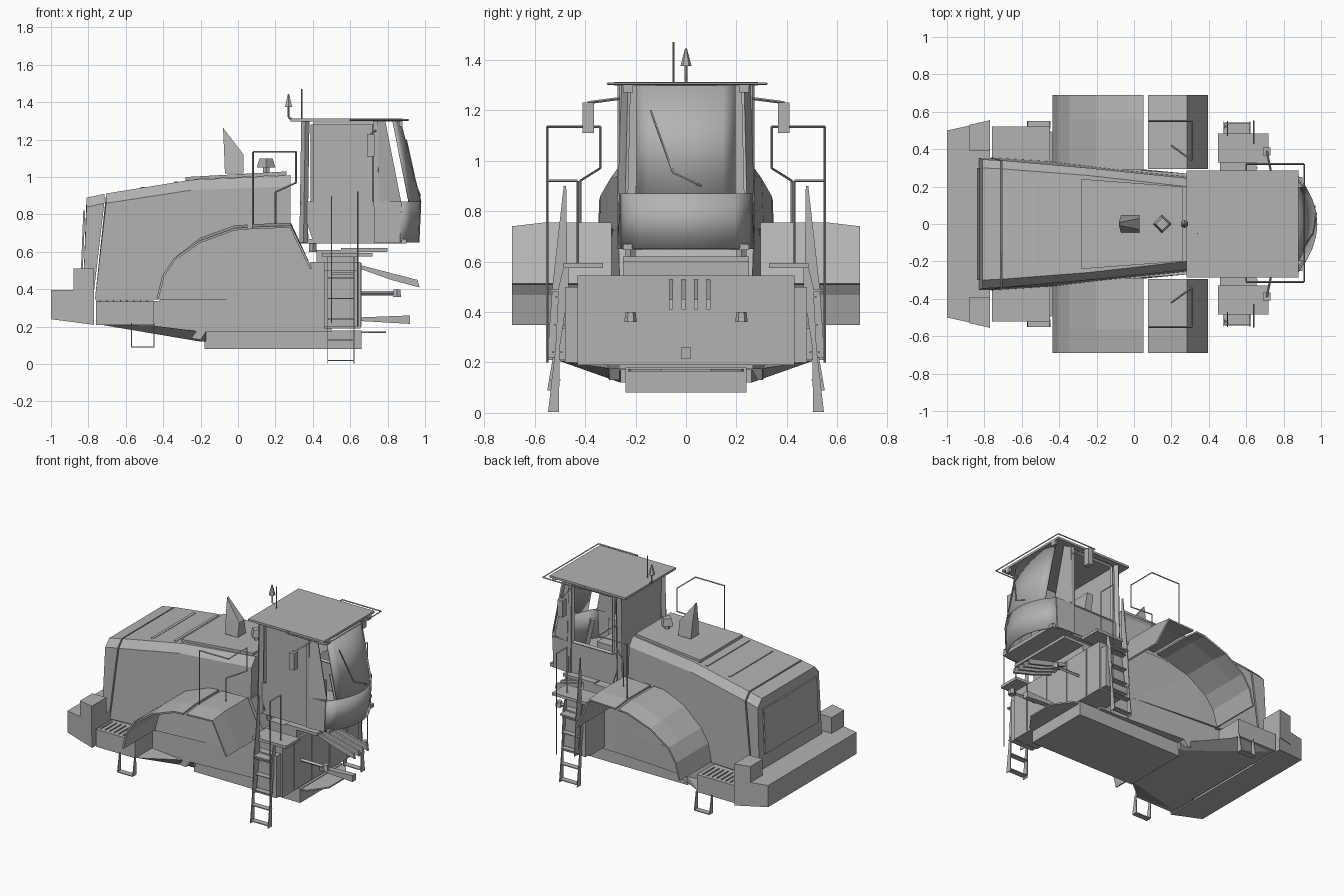
import bpy, bmesh
from mathutils import Vector

cube = bpy.data.objects.get("Cube")
if cube:
    bpy.data.objects.remove(cube, do_unlink=True)

grey = bpy.data.materials.new("machine_grey")
grey.use_nodes = True
grey.diffuse_color = (0.45, 0.45, 0.45, 1)
grey.node_tree.nodes["Principled BSDF"].inputs["Base Color"].default_value = (0.45, 0.45, 0.45, 1)


def finish(name, bm):
    bmesh.ops.recalc_face_normals(bm, faces=bm.faces)
    mesh = bpy.data.meshes.new(name)
    bm.to_mesh(mesh)
    bm.free()
    mesh.materials.append(grey)
    ob = bpy.data.objects.new(name, mesh)
    bpy.context.collection.objects.link(ob)
    return ob


def loft(name, rings, cap=True, closed=True):
    """Bridge matching rings of points."""
    bm = bmesh.new()
    rows = [[bm.verts.new(p) for p in ring] for ring in rings]
    n = len(rows[0])
    for a, b in zip(rows, rows[1:]):
        for i in range(n if closed else n - 1):
            j = (i + 1) % n
            bm.faces.new((a[i], a[j], b[j], b[i]))
    if cap:
        bm.faces.new(rows[0])
        bm.faces.new(rows[-1])
    return finish(name, bm)


def prism(name, profile, y0, y1):
    """Side profile (x, z) extruded along y."""
    return loft(name, [[(x, y, z) for x, z in profile] for y in (y0, y1)])


def box(name, x, y, z):
    return prism(name, [(x[0], z[0]), (x[1], z[0]), (x[1], z[1]), (x[0], z[1])], *y)


def sheet(name, rings, thickness=0.012):
    ob = loft(name, rings, cap=False, closed=False)
    mod = ob.modifiers.new("thickness", "SOLIDIFY")
    mod.thickness = thickness
    mod.offset = 0
    return ob


def rod(name, points, r=0.006):
    """Square bar following a path."""
    bm = bmesh.new()
    for p, q in zip(points, points[1:]):
        p, q = Vector(p), Vector(q)
        d = q - p
        m = d.to_track_quat("Z", "Y").to_matrix().to_4x4()
        m.translation = (p + q) / 2
        bmesh.ops.create_cone(bm, cap_ends=True, segments=4, radius1=r, radius2=r,
                              depth=d.length, matrix=m)
    return finish(name, bm)


def cone(name, at, r1, r2, depth, segments=6):
    bm = bmesh.new()
    bmesh.ops.create_cone(bm, cap_ends=True, segments=segments, radius1=r1, radius2=r2, depth=depth)
    bmesh.ops.translate(bm, verts=bm.verts, vec=at)
    return finish(name, bm)


def blade(name, x, side, stations):
    """Thin upright strip facing along x; stations are (y, half width, z)."""
    sheet(name, [[(x, side * (y - w), z), (x, side * (y + w), z)] for y, w, z in stations], .005)


# Engine hood: tapering body with chamfered shoulders
def hood_ring(xb, xt, wb, w, zs, wt, zt):
    half = [(xb, wb, .345), (xt, w, zs), (xt, wt, zt)]
    return half + [(x, -y, z) for x, y, z in reversed(half)]


loft("hood_rear", [hood_ring(-.83, -.81, .355, .345, .84, .3, .89),
                   hood_ring(-.775, -.715, .355, .34, .86, .295, .91)])
loft("hood", [hood_ring(-.765, -.705, .355, .34, .86, .295, .912),
              hood_ring(-.3, -.25, .325, .3, .93, .26, .985),
              hood_ring(.28, .28, .27, .245, .95, .2, 1.01)])
sheet("rear_grille", [[(-.835, y, .5), (-.822, y, .82)] for y in (-.3, .3)], .01)
loft("hood_top_plate", [[(-.28, s * .24, .985), (.26, s * .2, 1.01), (.26, s * .2, 1.03),
                         (-.28, s * .24, 1.0)] for s in (-1, 1)])
for x in (-.52, -.34, -.28):
    z = .912 + (x + .705) * .16
    box("hood_rib", (x, x + .02), (-.24, .24), (z, z + .006))

# Narrow chassis between the wheel wells, belly and rear deck
arch = [(-.43, .35), (-.4, .47), (-.34, .56), (-.2, .67), (-.02, .735), (.28, .75), (.39, .51)]
side = ([(-.76, .34), (-.46, .34)] + [(x + .01, z - .015) for x, z in arch]
        + [(.385, .175), (-.17, .175), (-.2, .13), (-.76, .22)])
loft("chassis", [[(x, s * (.29 - .07 * x), z) for x, z in side] for s in (-1, 1)])
loft("belly_wedge", [[(-.76, s * .5, .215), (-.2, s * .26, .12), (-.17, s * .26, .12), (-.17, s * .26, .17),
                      (-.45, s * .5, .205)] for s in (-1, 1)])
box("belly_tank", (-.18, .66), (-.24, .24), (.08, .18))
loft("belly_flange", [[(x, s * y, z) for s, x, y in ((1, .6, .24), (1, .7, .22), (1, .79, .1), (-1, .79, .1),
                       (-1, .7, .22), (-1, .6, .24))] for z in (.165, .175)])
loft("rear_deck", [[(-1, s * .5, .24), (-1, s * .5, .395), (-.77, s * .55, .395), (-.77, s * .55, .21)]
                   for s in (-1, 1)])

for s in (-1, 1):
    # Rear corner post and side step
    loft("rear_post", [[(-.88, s * y0, z), (-.77, s * y0, z), (-.77, s * .555, z), (-.88, s * .53, z)]
                       for z, y0 in ((.3, .39), (.51, .39))])
    box("side_step", (-.76, -.45), (s * .3, s * .52), (.21, .335))
    for k in range(8):
        x = -.74 + k * .036
        box("step_tread", (x, x + .006), (s * .37, s * .5), (.335, .342))
    for x in (-.57, -.45):
        blade("hanging_step_strap", x, s, [(.53, .02, .09), (.52, .008, .22)])
    box("hanging_step", (-.57, -.45), (s * .51, s * .55), (.088, .094))

    # Wheel arch sheets, split into rear and front panels
    rear = arch[:5] + [(.05, .74)]
    front = [(.075, .742)] + arch[5:]
    for name, path, inner in (("rear_fender", rear, .29), ("front_fender", front, .295)):
        sheet(name, [[(x, s * y, z - d * (z > .6)) for x, z in path]
                     for y, d in ((inner, 0), (.56, 0), (.69, .015))])

    # Platforms, front lockers and ladders
    box("platform", (.45, .72), (s * .33, s * .485), (.575, .595))
    box("front_locker", (.46, .64), (s * .42, s * .48), (.2, .5))
    box("locker_shelf", (.5, .62), (s * .47, s * .54), (.48, .49))
    for x in (.48, .62):
        blade("ladder_strap", x, s, [(.525, .022, .004), (.51, .008, .25), (.485, .02, .5), (.475, .01, .58)])
    for k in range(5):
        z = .02 + k * .11
        box("ladder_rung", (.48, .62), (s * (.505 - z * .06), s * (.545 - z * .06)), (z - .003, z + .003))
    blade("ladder_guard", .5, s, [(.53, .02, .22), (.5, .03, .5), (.48, .005, .9)])

    # Handrails
    rod("fender_handrail", [(.08, s * .55, .74), (.08, s * .55, 1.135), (.31, s * .55, 1.135),
                            (.31, s * .34, 1.135), (.31, s * .34, .97), (.2, s * .42, .92), (.2, s * .42, .74)], .005)
    rod("ladder_handrail", [(.64, s * .55, .2), (.64, s * .55, .92), (.64, s * .43, .92), (.64, s * .43, .58)], .005)

    # Mirrors
    box("mirror", (.69, .73), (s * .365, s * .41), (1.11, 1.23))
    rod("mirror_arm", [(.74, s * .24, 1.25), (.71, s * .39, 1.23), (.71, s * .39, 1.2)])

# Front bay: core and wide front section, panel lines and nose fittings
box("front_bay_core", (.385, .5), (-.265, .265), (.175, .545))
box("front_bay", (.46, .655), (-.43, .43), (.19, .545))
box("cab_mount", (.42, .64), (-.25, .25), (.54, .61))
for y in (-.3, -.1, .1, .3):
    box("bay_rib", (.655, .66), (y - .004, y + .004), (.2, .54))
box("front_walkway", (.55, .8), (-.25, .25), (.6, .62))
for y in (-.06, -.01, .04, .09):
    prism("front_prong", [(.65, .53), (.96, .45), (.97, .41), (.82, .45), (.65, .51)], y - .008, y + .008)
for y in (-.22, .22):
    rod("tow_pin", [(.65, y, .38), (.87, y, .38)], .012)
    cone("tow_knob", (.85, y, .38), .025, .02, .04)
prism("hitch", [(.66, .25), (.92, .26), (.92, .215), (.66, .23)], -.02, .02)

# Cab floor, lower skirts, pillars and angled corner glass
box("cab_floor", (.33, .9), (-.25, .25), (.645, .67))
for s in (-1, 1):
    sheet("cab_skirt", [[(.4, s * .25, .66), (.33, s * .25, .87)], [(.74, s * .25, .66), (.73, s * .25, .87)]])
    sheet("corner_glass", [[(.75, s * .265, .87), (.745, s * .25, 1.3)], [(.87, s * .235, .87), (.785, s * .225, 1.3)]])
    rod("front_pillar", [(.74, s * .255, .65), (.735, s * .25, 1.3)], .018)
    rod("rear_pillar", [(.35, s * .25, .65), (.36, s * .25, 1.3)], .022)
    rod("mount_foot", [(.4, s * .22, .6), (.4, s * .22, .66)], .02)
    box("roof_lamp", (.86, .88), (s * .21, s * .25), (1.27, 1.3))
sheet("right_window", [[(.4, -.25, .87), (.4, -.25, 1.28)], [(.72, -.25, .87), (.72, -.25, 1.28)]])
sheet("rear_window", [[(.37, y, .67), (.36, y, 1.3)] for y in (-.25, .25)])
rod("left_door_frame", [(.4, .25, .87), (.4, .25, 1.28), (.72, .25, 1.28), (.72, .25, .87), (.4, .25, .87)], .012)

# Curved windshield over a bulging lower nose
nose, glass = [], []
for k in range(9):
    t = -1 + k / 4
    bulge = 1 - t * t
    nose.append([(.865 + .1 * bulge, t * .255, .65), (.875 + .1 * bulge, t * .255, .87)])
    glass.append([(.915 + .06 * bulge, t * .195, .87), (.83 + .035 * bulge, t * .195, 1.3)])
for name, rows in (("cab_nose", nose), ("windshield", glass)):
    ob = sheet(name, rows, .01)
    bpy.context.view_layer.objects.active = ob
    ob.select_set(True)
    bpy.ops.object.shade_smooth_by_angle()
    ob.select_set(False)
for s in (-1, 1):
    sheet("nose_side", [[(.74, s * .265, .65), (.74, s * .26, .87)], [(.865, s * .255, .65), (.875, s * .255, .87)]])
rod("wiper", [(.975, .06, .9), (.955, -.05, .95), (.9, -.14, 1.2)], .004)

# Roof with its front guard rail
box("roof", (.28, .88), (-.285, .285), (1.298, 1.313))
rod("roof_guard", [(.6, -.285, 1.305), (.6, -.31, 1.305), (.91, -.31, 1.305), (.91, .32, 1.305),
                   (.6, .32, 1.305), (.6, .285, 1.305)], .005)

# Cab interior
box("seat_base", (.48, .64), (-.09, .09), (.67, .83))
prism("seat_back", [(.46, .83), (.52, .83), (.47, 1.13), (.42, 1.13)], -.09, .09)
box("console", (.46, .7), (-.2, -.12), (.67, .9))
rod("steering_column", [(.8, 0, .67), (.74, 0, .93)], .02)

# Exhaust, intake, beacon and aerial
loft("exhaust", [[(-.07, -.045, 1.02), (.03, -.045, 1.02), (.03, .045, 1.02), (-.07, .045, 1.02)],
                 [(-.075, -.03, 1.15), (.03, -.03, 1.12), (.03, .03, 1.12), (-.075, .03, 1.15)],
                 [(-.08, -.01, 1.265), (-.07, -.01, 1.25), (-.07, .01, 1.25), (-.08, .01, 1.265)]])
cone("intake_stem", (.15, 0, 1.04), .02, .02, .04)
cone("intake_cap", (.15, 0, 1.075), .05, .035, .05, 4)
rod("beacon_post", [(.3, 0, 1.3), (.27, 0, 1.32), (.27, 0, 1.38)], .006)
cone("beacon", (.27, 0, 1.41), .022, .004, .07)
rod("aerial", [(.34, -.05, 1.3), (.34, -.05, 1.47)], .004)
